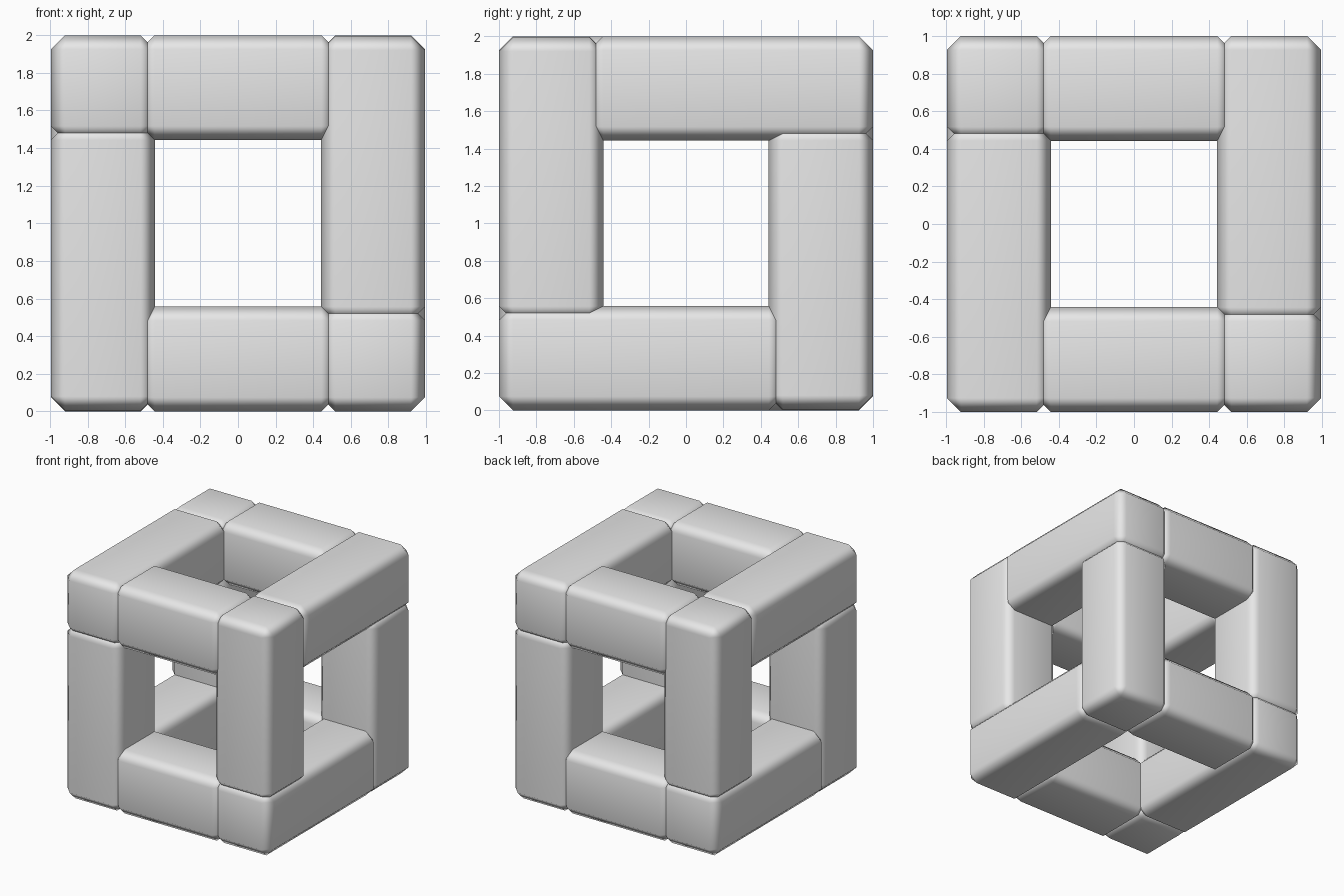
import bpy
import bmesh
from mathutils import Vector

cube = bpy.data.objects.get("Cube")
if cube:
    bpy.data.objects.remove(cube, do_unlink=True)

# Single matte grey for every beam
grey = bpy.data.materials.new("light_grey")
grey.use_nodes = True
colour = (0.8, 0.8, 0.8, 1.0)
grey.diffuse_color = colour
grey.node_tree.nodes["Principled BSDF"].inputs["Base Color"].default_value = colour

OUT = 1.0      # outer face of the frame
INN = 0.442    # inner face of the beams
END = 0.518    # beam end, tucked under the neighbour's chamfer
SIDE = 0.995   # slightly recessed faces
CHAMFER = 0.075


def beam(name, lo, hi):
    """Chamfered, softly shaded box between two corners (z measured from the middle)."""
    lo, hi = Vector(lo), Vector(hi)
    bm = bmesh.new()
    bmesh.ops.create_cube(bm, size=1.0)
    size, mid = hi - lo, (lo + hi) / 2
    for v in bm.verts:
        v.co = Vector(a * b for a, b in zip(v.co, size))
    bmesh.ops.bevel(bm, geom=bm.edges[:], offset=CHAMFER, segments=1,
                    affect='EDGES', profile=0.5)
    for f in bm.faces:
        f.smooth = True
    mesh = bpy.data.meshes.new(name)
    bm.to_mesh(mesh)
    bm.free()
    mesh.materials.append(grey)
    obj = bpy.data.objects.new(name, mesh)
    obj.location = mid + Vector((0, 0, 1))
    bpy.context.collection.objects.link(obj)
    # Keep the broad faces flat while the chamfers read as rounded
    obj.modifiers.new("soft_edges", 'WEIGHTED_NORMAL')
    return obj


def span(sign, inner=INN, outer=OUT):
    """Range from inner to outer face on the given side."""
    return (inner, outer) if sign > 0 else (-outer, -inner)


def place(name, xr, yr, zr):
    beam(name, *zip(xr, yr, zr))


SIDES = {1: "left", -1: "right"}
DEPTHS = {1: "back", -1: "front"}
LEVELS = {1: "top", -1: "bottom"}

for a in (-1, 1):
    for b in (-1, 1):
        # Short cross beams between the two sides
        place(f"{DEPTHS[a]}_{LEVELS[b]}_cross_beam",
              (-END, END), span(a), span(b))
        # Long rails: each reaches the outer face at one end only
        reach = a * b
        place(f"{SIDES[a]}_{LEVELS[b]}_rail",
              span(a, outer=SIDE), span(reach, -END), span(b))
        # Long posts: alternate which end reaches the outer face
        rise = -a * b
        place(f"{SIDES[a]}_{DEPTHS[b]}_post",
              span(a, outer=SIDE), span(b), span(rise, -END, SIDE))
